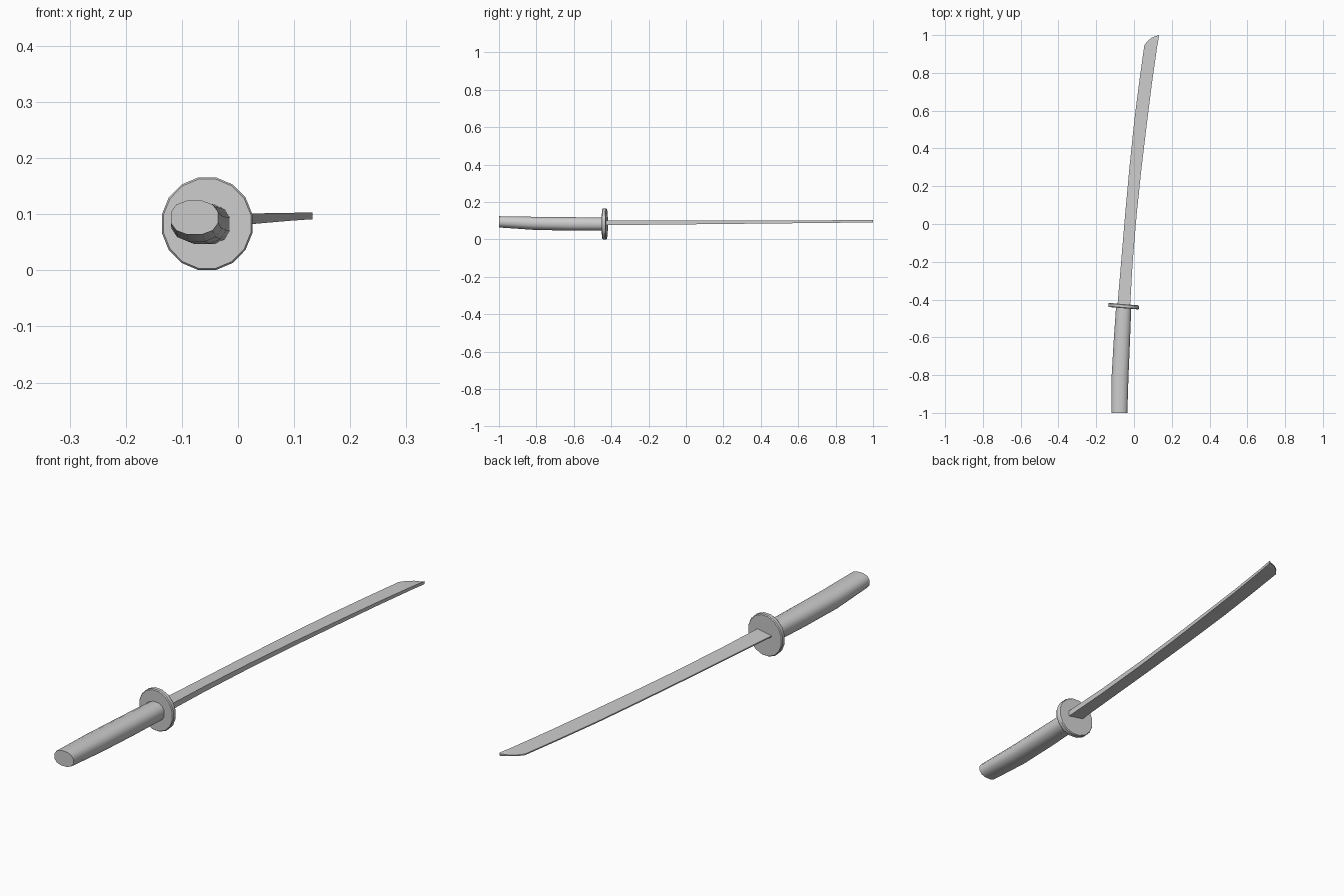
import bpy, bmesh
from math import sin, cos, pi, copysign

if "Cube" in bpy.data.objects:
    bpy.data.objects.remove(bpy.data.objects["Cube"])


def loft(name, rings, smooth=None):
    """Skin a closed tube through matching rings of points and cap both ends."""
    bm = bmesh.new()
    loops = [[bm.verts.new(p) for p in ring] for ring in rings]
    n = len(loops[0])
    for a, b in zip(loops, loops[1:]):
        for i in range(n):
            bm.faces.new((a[i], a[(i + 1) % n], b[(i + 1) % n], b[i]))
    bm.faces.new(loops[0])
    bm.faces.new(loops[-1])
    bmesh.ops.recalc_face_normals(bm, faces=bm.faces)
    mesh = bpy.data.meshes.new(name)
    bm.to_mesh(mesh)
    bm.free()
    obj = bpy.data.objects.new(name, mesh)
    bpy.context.collection.objects.link(obj)
    if smooth:
        bpy.ops.object.select_all(action='DESELECT')
        bpy.context.view_layer.objects.active = obj
        obj.select_set(True)
        bpy.ops.object.shade_smooth_by_angle(angle=smooth)
    return obj


# Blade: wedge section, thin cutting edge on the left, thick spine on the right
# (edge x, edge y, spine x, spine y)
stations = [
    (-0.088, -0.435, -0.021, -0.44),
    (-0.068, -0.20, -0.007, -0.20),
    (-0.047, 0.05, 0.014, 0.05),
    (-0.024, 0.30, 0.039, 0.29),
    (0.003, 0.56, 0.069, 0.54),
    (0.030, 0.77, 0.094, 0.74),
    (0.055, 0.947, 0.117, 0.90),
    (0.073, 0.970, 0.122, 0.935),
    (0.095, 0.987, 0.128, 0.970),
    (0.127, 0.999, 0.133, 1.0),
]
blade = []
for ex, ey, sx, sy in stations:
    t = (sy + 0.44) / 1.44
    z = 0.088 + 0.009 * t
    h = 0.012 - 0.006 * t
    e = 0.0025
    blade.append([(ex, ey, z - e), (sx, sy, z - h), (sx, sy, z + h), (ex, ey, z + e)])
loft("blade", blade)

# Guard: 16-sided disc, tilted slightly to follow the curve of the sword
guard = []
for y, r in ((-0.446, 0.081), (-0.442, 0.084), (-0.428, 0.084), (-0.424, 0.081)):
    ring = []
    for i in range(16):
        a = 2 * pi * (i + 0.5) / 16
        x = r * cos(a)
        ring.append((-0.055 + x * 0.98, y - 0.08 * x, 0.083 + r * sin(a)))
    guard.append(ring)
loft("guard", guard, 0.6)

# Handle: curved grip with a rounded section (y, x min, x max, z min, z max)
grip = []
for y, x0, x1, z0, z1 in (
    (-1.0, -0.121, -0.034, 0.063, 0.125),
    (-0.81, -0.120, -0.028, 0.050, 0.122),
    (-0.62, -0.109, -0.020, 0.046, 0.120),
    (-0.435, -0.096, -0.013, 0.046, 0.118),
):
    ring = []
    for i in range(12):
        a = 2 * pi * (i + 0.5) / 12
        c, s = (copysign(abs(v) ** 0.85, v) for v in (cos(a), sin(a)))
        ring.append(((x0 + x1) / 2 + c * (x1 - x0) / 2, y,
                     (z0 + z1) / 2 + s * (z1 - z0) / 2))
    grip.append(ring)
loft("handle", grip, 0.7)
